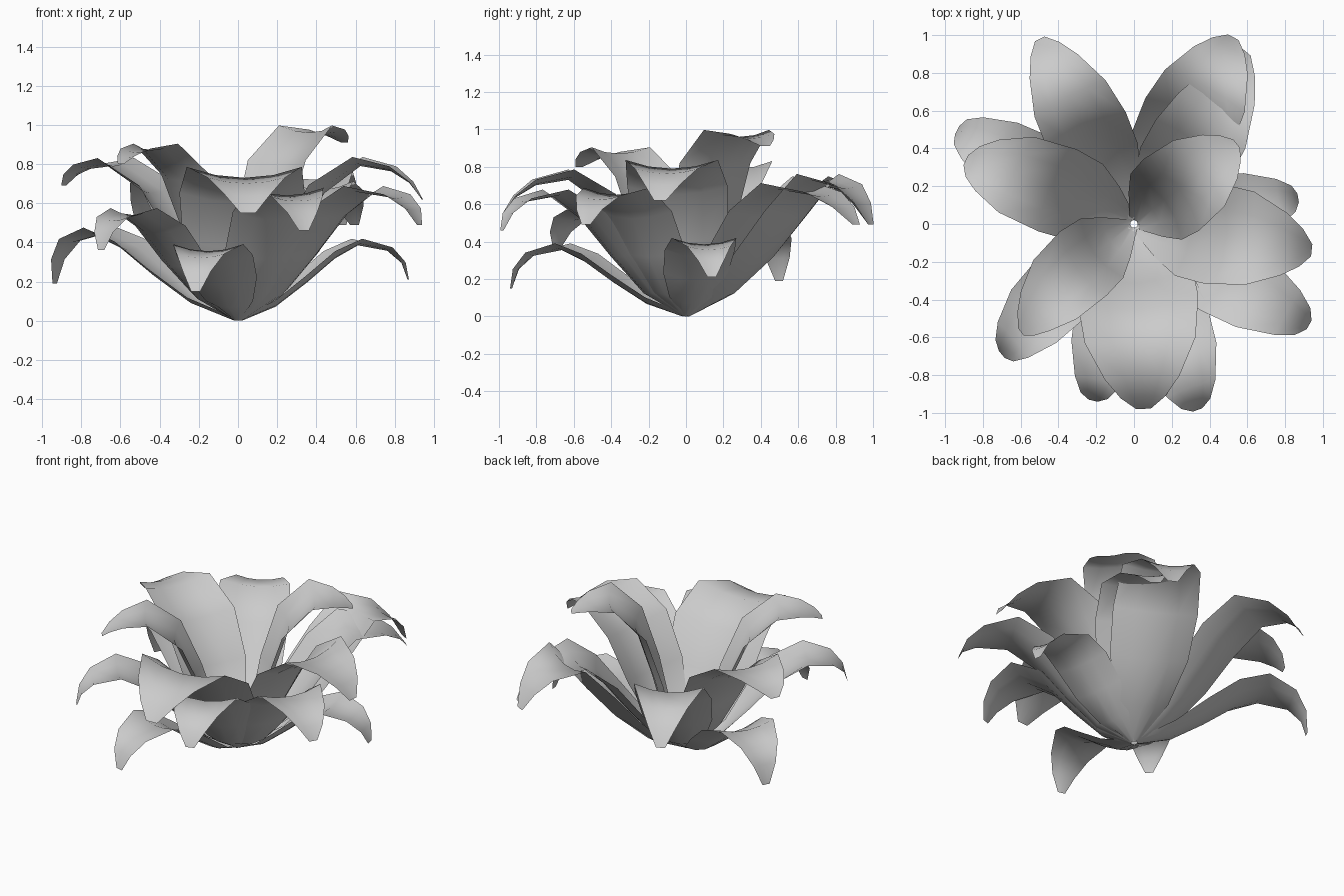
import bpy, bmesh, math
from mathutils import Vector

cube = bpy.data.objects.get("Cube")
if cube:
    bpy.data.objects.remove(cube, do_unlink=True)

mat = bpy.data.materials.new("petal_grey")
mat.use_nodes = True
colour = (0.6, 0.6, 0.6, 1)
mat.diffuse_color = colour
mat.node_tree.nodes["Principled BSDF"].inputs["Base Color"].default_value = colour

WIDTHS = [0.15, 0.62, 0.92, 1.0, 0.92, 0.62, 0.37, 0.12]
CUPS = [0.1, 0.2, 0.25, 0.25, 0.18, 0.1, 0.04, 0.0]
COLUMNS = [-1, -0.5, 0, 0.5, 1]


def spine(reach, tip_z, crest, crest_z, hang, lean):
    """Side profile: rises from the heart to a crest, then droops to the tip."""
    top = crest_z - 0.03
    steep = 0.78 - 0.6 * (crest_z - 0.4) + lean
    a, b = Vector((0.02, 0)), Vector((0.42 * crest, 0.1 * top))
    c, d = Vector((steep * crest, (0.92 - lean) * top)), Vector((crest, top))
    points = []
    for i in range(5):
        t = i / 4
        s = 1 - t
        points.append(a * s**3 + b * 3 * s * s * t + c * 3 * s * t * t + d * t**3)
    bend, tip = Vector((crest + hang * (reach - crest), top)), Vector((reach, tip_z))
    for t in (0.4, 0.72, 1):
        s = 1 - t
        points.append(d * s * s + bend * 2 * s * t + tip * t * t)
    return points


def petal(name, angle, reach, tip_z, crest, crest_z, half, sway=0, hang=0.7, lean=0):
    """Cupped petal pointing along an azimuth, with an optional sideways sway."""
    line = spine(reach, tip_z, crest, crest_z, hang, lean)
    az = math.radians(angle)
    out = Vector((math.cos(az), math.sin(az), 0))
    side = Vector((-out.y, out.x, 0))
    bm = bmesh.new()
    rows = []
    for i, p in enumerate(line):
        run = line[min(i + 1, len(line) - 1)] - line[max(i - 1, 0)]
        normal = Vector((-run.y, run.x)).normalized()
        drift = sway * (p.x / reach) ** 3
        row = []
        for u in COLUMNS:
            q = p + normal * CUPS[i] * half * u * u
            co = out * q.x + side * (u * half * WIDTHS[i] + drift)
            row.append(bm.verts.new((co.x, co.y, max(q.y, 0))))
        rows.append(row)
    for low, high in zip(rows, rows[1:]):
        for j in range(len(COLUMNS) - 1):
            bm.faces.new((low[j], high[j], high[j + 1], low[j + 1])).smooth = True
    bmesh.ops.recalc_face_normals(bm, faces=bm.faces)
    # inner side of the petal counts as the front
    if sum(f.normal.z for f in bm.faces) < 0:
        bmesh.ops.reverse_faces(bm, faces=bm.faces)
    mesh = bpy.data.meshes.new(name)
    bm.to_mesh(mesh)
    bm.free()
    mesh.materials.append(mat)
    bpy.context.collection.objects.link(bpy.data.objects.new(name, mesh))


# Inner tall petals
petal("inner_back_petal", 38, 0.69, 0.91, 0.46, 0.99, 0.24)
petal("inner_front_petal", 216, 0.82, 0.8, 0.56, 0.9, 0.21, 0.11)

# Upper ring
petal("upper_right_petal", 155, 0.95, 0.69, 0.69, 0.82, 0.24, 0.07, 0.8)
petal("upper_left_petal", -6, 0.95, 0.62, 0.63, 0.82, 0.27, -0.04)
petal("upper_front_petal", 273, 0.98, 0.55, 0.63, 0.76, 0.32)
petal("upper_back_right_petal", 117, 1.1, 0.5, 0.76, 0.74, 0.23, lean=0.12)
petal("upper_back_left_petal", 62, 1.12, 0.49, 0.82, 0.75, 0.26, lean=0.22)

# Middle ring
petal("middle_back_petal", 50, 1.08, 0.49, 0.7, 0.7, 0.25, 0.13, lean=0.1)
petal("middle_right_petal", 220, 0.98, 0.36, 0.73, 0.57, 0.2, 0.08, 0.9)
petal("middle_front_petal", -70, 1.04, 0.46, 0.75, 0.67, 0.22, -0.02, 0.85, 0.05)
petal("middle_left_petal", -30, 1.07, 0.49, 0.75, 0.68, 0.22, 0, 0.85, 0.05)

# Low outer ring
petal("low_right_petal", 152, 1.06, 0.19, 0.8, 0.47, 0.2, 0, 0.95)
petal("low_front_petal", 257, 0.96, 0.15, 0.68, 0.385, 0.2, 0, 0.9)
petal("low_left_petal", 9, 0.88, 0.21, 0.62, 0.415, 0.19, 0, 0.9)
